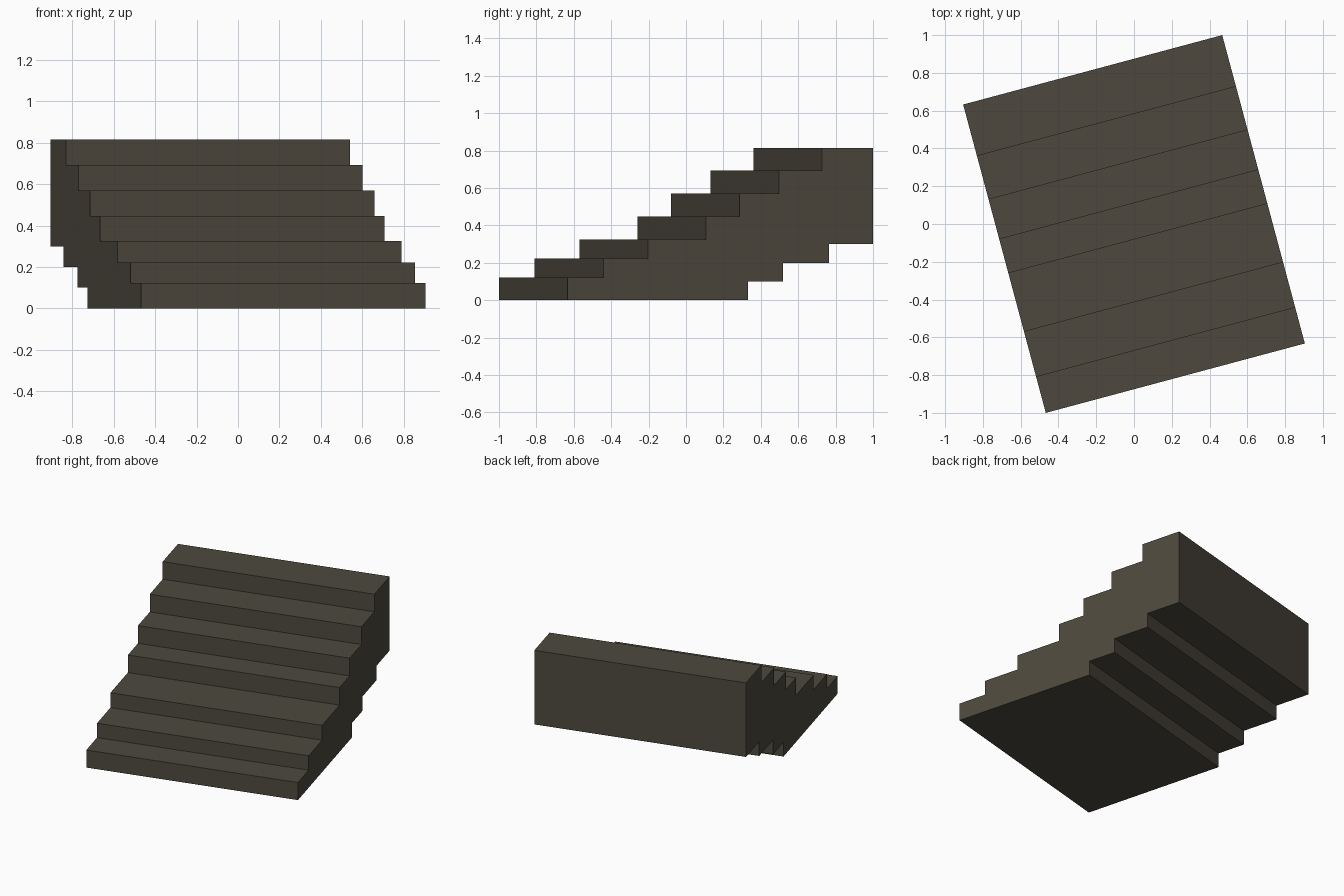
import bpy, bmesh, math
from mathutils import Matrix

if "Cube" in bpy.data.objects:
    bpy.data.objects.remove(bpy.data.objects["Cube"])

# One flat stone colour
stone = bpy.data.materials.new("dark_stone")
stone.diffuse_color = (0.075, 0.066, 0.048, 1)
stone.use_nodes = True
stone.node_tree.nodes["Principled BSDF"].inputs["Base Color"].default_value = stone.diffuse_color

WIDTH, DEPTH = 1.42, 1.69
# Depth of each riser with tread height, and each underside step (back depth, height)
treads = [(0, .122), (.197, .222), (.445, .325), (.766, .447),
          (.952, .57), (1.17, .693), (1.408, .815)]
under = [(DEPTH, .3), (1.446, .2), (1.193, .1), (.999, 0)]

# Side profile: up the treads, then back down the stepped underside
profile, z = [], 0
for d, top in treads:
    profile += [(d, z), (d, top)]
    z = top
profile.append((DEPTH, z))
for i, (d, low) in enumerate(under):
    profile.append((d, low))
    if i + 1 < len(under):
        profile.append((under[i + 1][0], low))

# Extrude the profile across the width
bm = bmesh.new()
face = bm.faces.new([bm.verts.new((-WIDTH / 2, d - DEPTH / 2, h)) for d, h in profile])
ext = bmesh.ops.extrude_face_region(bm, geom=[face])
bmesh.ops.translate(bm, vec=(WIDTH, 0, 0),
                    verts=[v for v in ext["geom"] if isinstance(v, bmesh.types.BMVert)])
bmesh.ops.recalc_face_normals(bm, faces=bm.faces)

# The whole flight is turned 15 degrees
bm.transform(Matrix.Rotation(math.radians(15), 4, 'Z'))
mesh = bpy.data.meshes.new("stair_flight")
bm.to_mesh(mesh)
bm.free()
mesh.materials.append(stone)
stairs = bpy.data.objects.new("stair_flight", mesh)
bpy.context.collection.objects.link(stairs)
